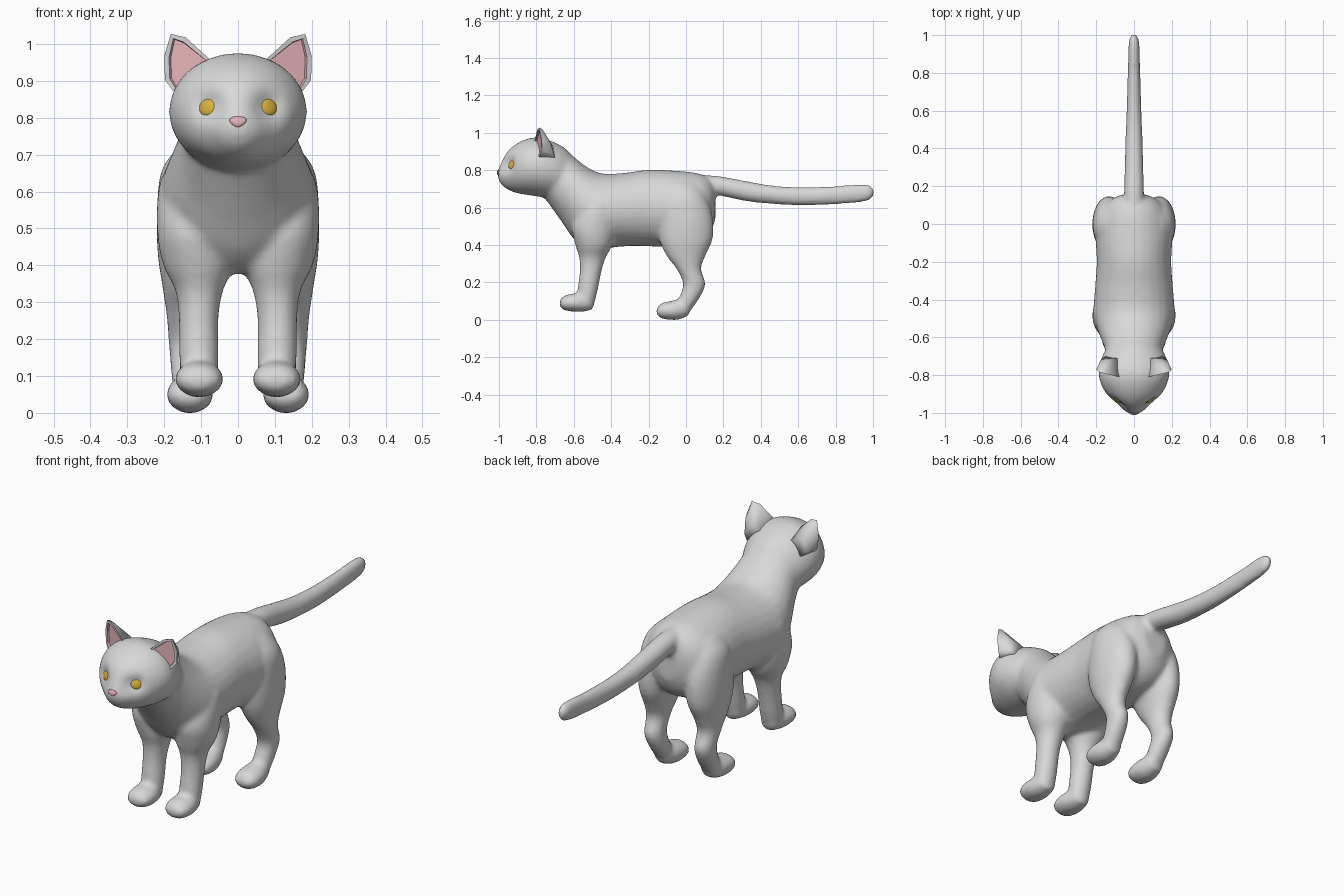
import bpy, bmesh, math
from mathutils import Vector
from mathutils.bvhtree import BVHTree

if "Cube" in bpy.data.objects:
    bpy.data.objects.remove(bpy.data.objects["Cube"])


def material(name, rgb):
    m = bpy.data.materials.new(name)
    m.diffuse_color = (*rgb, 1)
    m.use_nodes = True
    m.node_tree.nodes["Principled BSDF"].inputs["Base Color"].default_value = m.diffuse_color
    return m


GREY = material("grey fur", (0.69, 0.69, 0.69))
PINK = material("pink skin", (0.80, 0.46, 0.49))
GOLD = material("golden eye", (0.70, 0.45, 0.05))


def make_object(name, bm, mats):
    bmesh.ops.recalc_face_normals(bm, faces=bm.faces)
    me = bpy.data.meshes.new(name)
    bm.to_mesh(me)
    bm.free()
    for m in mats:
        me.materials.append(m)
    ob = bpy.data.objects.new(name, me)
    bpy.context.collection.objects.link(ob)
    return ob


def spline(rows, steps=4):
    """Catmull-Rom through rows of numbers."""
    out = []
    for i in range(len(rows) - 1):
        a, b = rows[max(i - 1, 0)], rows[i]
        c, d = rows[i + 1], rows[min(i + 2, len(rows) - 1)]
        for s in range(steps):
            t = s / steps
            out.append([0.5 * (2 * q + (r - p) * t + (2 * p - 5 * q + 4 * r - u) * t * t
                               + (3 * q - p - 3 * r + u) * t ** 3)
                        for p, q, r, u in zip(a, b, c, d)])
    out.append(list(rows[-1]))
    return out


def loft(bm, rows, upright=False, n=28):
    """Rows are (x, y, z, half width, half height or depth)."""
    rings = []
    for x, y, z, w, h in spline(rows):
        ring = []
        for k in range(n):
            a = 2 * math.pi * k / n
            u, v = abs(w) * math.cos(a), abs(h) * math.sin(a)
            ring.append(bm.verts.new((x + u, y + v, z) if upright else (x + u, y, z + v)))
        rings.append(ring)
    faces = [bm.faces.new(rings[0]), bm.faces.new(rings[-1])]
    for r, q in zip(rings, rings[1:]):
        for k in range(n):
            j = (k + 1) % n
            faces.append(bm.faces.new((r[k], r[j], q[j], q[k])))
    bmesh.ops.recalc_face_normals(bm, faces=faces)


def profile(rows, x=0):
    """(y, bottom, top, half width) to loft rows."""
    return [(x, y, (b + t) / 2, w, (t - b) / 2) for y, b, t, w in rows]


body = bmesh.new()
# torso and neck
loft(body, profile([
    (0.157, 0.53, 0.71, 0.06), (0.125, 0.46, 0.755, 0.13), (0.06, 0.41, 0.782, 0.182),
    (-0.06, 0.39, 0.795, 0.203), (-0.20, 0.39, 0.80, 0.197), (-0.33, 0.39, 0.783, 0.206),
    (-0.45, 0.378, 0.78, 0.214), (-0.53, 0.378, 0.815, 0.203), (-0.60, 0.43, 0.87, 0.178),
    (-0.66, 0.515, 0.92, 0.155), (-0.72, 0.60, 0.94, 0.14), (-0.78, 0.68, 0.94, 0.12)]))
# head
loft(body, profile([
    (-1.005, 0.755, 0.80, 0.025), (-0.988, 0.722, 0.838, 0.055), (-0.955, 0.695, 0.897, 0.092),
    (-0.905, 0.675, 0.94, 0.143), (-0.84, 0.664, 0.968, 0.178), (-0.78, 0.655, 0.972, 0.187),
    (-0.70, 0.645, 0.945, 0.168), (-0.63, 0.63, 0.90, 0.13), (-0.56, 0.65, 0.80, 0.08)]))
# tail
loft(body, profile([
    (0.04, 0.67, 0.77, 0.05), (0.16, 0.665, 0.768, 0.053), (0.32, 0.632, 0.74, 0.049),
    (0.46, 0.617, 0.716, 0.045), (0.62, 0.609, 0.707, 0.039), (0.80, 0.615, 0.713, 0.033),
    (0.96, 0.63, 0.723, 0.028), (1.004, 0.66, 0.70, 0.012)]))
for s in (-1, 1):
    # front leg and paw
    loft(body, [(s * x, y, z, w, d) for x, y, z, w, d in (
        (0.10, -0.45, 0.71, 0.05, 0.06), (0.12, -0.46, 0.63, 0.09, 0.10),
        (0.124, -0.49, 0.50, 0.096, 0.118), (0.109, -0.492, 0.40, 0.095, 0.10),
        (0.105, -0.50, 0.33, 0.065, 0.071), (0.107, -0.511, 0.25, 0.054, 0.058),
        (0.106, -0.527, 0.15, 0.054, 0.054), (0.105, -0.54, 0.065, 0.048, 0.045))], True)
    loft(body, profile([
        (-0.675, 0.07, 0.10, 0.03), (-0.655, 0.05, 0.125, 0.056), (-0.61, 0.042, 0.137, 0.066),
        (-0.56, 0.04, 0.14, 0.06), (-0.50, 0.05, 0.13, 0.04)], s * 0.105))
    # back leg and paw
    loft(body, [(s * x, y, z, w, d) for x, y, z, w, d in (
        (0.10, -0.02, 0.73, 0.05, 0.08), (0.122, -0.01, 0.66, 0.084, 0.115),
        (0.130, -0.002, 0.55, 0.090, 0.145), (0.134, 0.0, 0.43, 0.084, 0.143),
        (0.139, 0.0, 0.34, 0.066, 0.104), (0.142, 0.015, 0.27, 0.053, 0.066),
        (0.140, 0.044, 0.19, 0.048, 0.060), (0.135, 0.02, 0.12, 0.048, 0.056),
        (0.130, -0.025, 0.04, 0.045, 0.045))], True)
    loft(body, profile([
        (-0.158, 0.03, 0.055, 0.03), (-0.135, 0.006, 0.085, 0.055), (-0.09, -0.002, 0.097, 0.064),
        (-0.04, -0.002, 0.105, 0.058), (0.015, 0.02, 0.10, 0.04)], s * 0.13))

# fuse the lofts into one soft skin
cat = make_object("body", body, [GREY])
mod = cat.modifiers.new("fuse", 'REMESH')
mod.mode, mod.voxel_size = 'VOXEL', 0.011
mod = cat.modifiers.new("soften", 'SMOOTH')
mod.factor, mod.iterations = 0.5, 9
deps = bpy.context.evaluated_depsgraph_get()
skin = bpy.data.meshes.new_from_object(cat.evaluated_get(deps))
cat.modifiers.clear()
cat.data = skin
if not skin.materials:
    skin.materials.append(GREY)
for p in skin.polygons:
    p.use_smooth, p.material_index = True, 0
# shallow eye sockets
for v in skin.vertices:
    if v.co.y < -0.8:
        d2 = (abs(v.co.x) - 0.08) ** 2 + (v.co.z - 0.828) ** 2
        v.co.y += 0.027 * math.exp(-d2 / 0.0016)
tree = BVHTree.FromPolygons([v.co for v in skin.vertices], [p.vertices[:] for p in skin.polygons])


def bead(name, x, z, size, mat, taper=0):
    """Flattened bead set on the face where a ray from the front lands."""
    hit, normal, _, _ = tree.ray_cast(Vector((x, -2, z)), Vector((0, 1, 0)))
    bm = bmesh.new()
    bmesh.ops.create_uvsphere(bm, u_segments=20, v_segments=10, radius=1)
    for v in bm.verts:
        v.co.x *= 1 + taper * v.co.y
        v.co = Vector(a * b for a, b in zip(v.co, size))
    ob = make_object(name, bm, [mat])
    for p in ob.data.polygons:
        p.use_smooth = True
    ob.location = hit
    ob.rotation_euler = normal.to_track_quat('Z', 'Y').to_euler()


bead("nose", 0, 0.787, (0.022, 0.015, 0.007), PINK, 0.4)

# ears: front rim, back rim, sunken pink inside
FRONT = [(0.064, -0.812, 0.945), (0.172, -0.787, 0.866), (0.198, -0.770, 0.900),
         (0.200, -0.772, 0.965), (0.182, -0.785, 1.025), (0.142, -0.795, 1.016)]
BACK = [(0.085, -0.710, 0.925), (0.150, -0.700, 0.865), (0.174, -0.715, 0.885),
        (0.183, -0.735, 0.955), (0.174, -0.768, 1.017), (0.148, -0.770, 1.010)]
for s, side in ((-1, "right"), (1, "left")):
    bm = bmesh.new()
    f, b = ([bm.verts.new((s * x, y, z)) for x, y, z in pts] for pts in (FRONT, BACK))
    inner = bm.faces.new(f)
    back = bm.faces.new(b)
    for i in range(6):
        j = (i + 1) % 6
        bm.faces.new((f[i], f[j], b[j], b[i]))
    bmesh.ops.recalc_face_normals(bm, faces=bm.faces)
    bmesh.ops.poke(bm, faces=[back], offset=0.008)
    for face in bm.faces:
        face.smooth = face is not inner
    bmesh.ops.inset_region(bm, faces=[inner], thickness=0.014, depth=0)
    bmesh.ops.inset_region(bm, faces=[inner], thickness=0.003, depth=-0.008)
    inner.material_index = 1
    for e in inner.edges:
        for face in e.link_faces:
            face.smooth = False
            face.material_index = 1
    for v in f:
        for e in v.link_edges:
            if e.other_vert(v) in f:
                e.smooth = False
    make_object(side + "_ear", bm, [GREY, PINK])
    bead(side + "_eye", s * 0.083, 0.827, (0.027, 0.025, 0.009), GOLD)

# rest the paws on the ground
low = min(v.co.z for v in skin.vertices)
for ob in bpy.context.collection.objects:
    ob.location.z -= low
